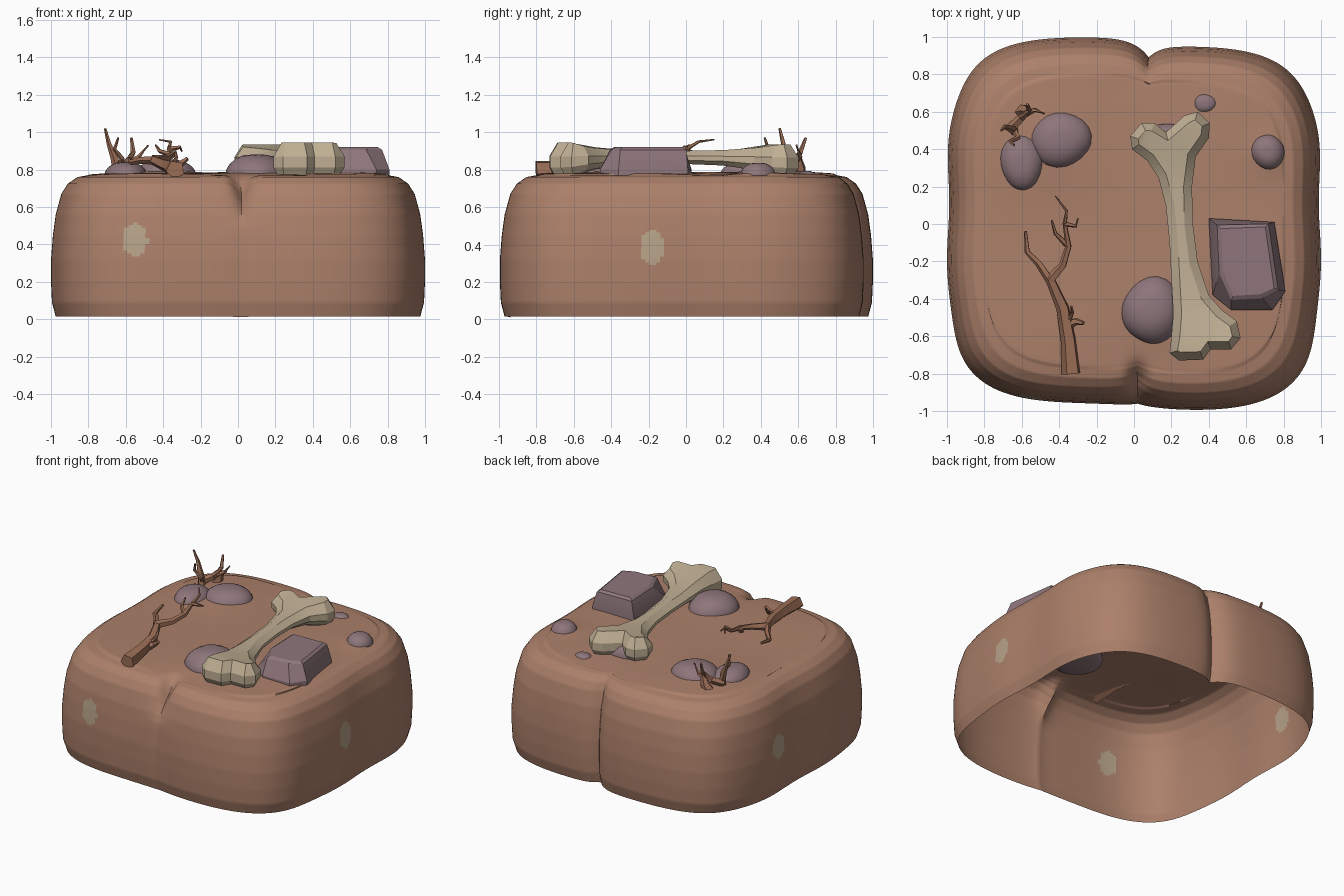
import bpy, bmesh, math, random
from mathutils import Vector

if "Cube" in bpy.data.objects:
    bpy.data.objects.remove(bpy.data.objects["Cube"])

random.seed(4)


def srgb(r, g, b):
    return tuple((c / 255 / 12.92) if c < 10 else ((c / 255 + .055) / 1.055) ** 2.4 for c in (r, g, b)) + (1,)


def material(name, *rgb):
    m = bpy.data.materials.new(name)
    m.diffuse_color = srgb(*rgb)
    m.use_nodes = True
    m.node_tree.nodes["Principled BSDF"].inputs["Base Color"].default_value = m.diffuse_color
    return m


SOIL = material("soil_brown", 172, 128, 106)
STONE = material("stone_mauve", 142, 118, 123)
BONE = material("bone_cream", 192, 175, 148)
TWIG = material("twig_brown", 158, 112, 88)
PEBBLE = material("pebble_tan", 182, 162, 136)


def finish(name, bm, mats, smooth=None, fix=True):
    if fix:
        bmesh.ops.recalc_face_normals(bm, faces=bm.faces[:])
    me = bpy.data.meshes.new(name)
    bm.to_mesh(me)
    bm.free()
    ob = bpy.data.objects.new(name, me)
    bpy.context.collection.objects.link(ob)
    for m in mats:
        me.materials.append(m)
    if smooth:
        bpy.ops.object.select_all(action='DESELECT')
        ob.select_set(True)
        bpy.context.view_layer.objects.active = ob
        bpy.ops.object.shade_smooth_by_angle(angle=math.radians(smooth))
    return ob


def bridge(bm, a, b):
    n = len(a)
    return [bm.faces.new((a[i], a[(i + 1) % n], b[(i + 1) % n], b[i])) for i in range(n)]


# Soil block: hollow rounded-square shell, open underneath, creased front and back
def soil_point(t, s, z):
    c, n = (math.cos(t), math.sin(t)), 4.2
    r = s * (abs(c[0]) ** n + abs(c[1]) ** n) ** (-1 / n)
    x, y = r * c[0], r * c[1]
    rim = max(0, min(1, (s - .7) / .25))
    if y > 0:
        y *= .975 - .025 * math.tanh((x - .08) * 6)
        y -= rim * .085 * math.exp(-abs(x - .08) / .07)
    else:
        y *= .978 + .022 * math.tanh((x - .05) * 4)
        top = max(0, min(1, (z - .5) / .25))
        y += rim * (.015 + .07 * top) * math.exp(-abs(x - .02) / .06) * (y < -.3)
        z -= .06 * math.exp(-((x - .02) / .05) ** 2 - ((y + .82) / .07) ** 2)
    x *= 1 - .012 * math.sin(5 * y + 1) ** 2 * (s > .8)
    if s < .8:
        z += .006 * math.sin(5 * x + 1) * math.cos(4 * y)
        for mx, my, mr in ((-.45, .42, .25), (.62, -.2, .28), (.12, -.45, .22), (.71, .38, .12)):
            z += .015 * math.exp(-((x - mx) ** 2 + (y - my) ** 2) / mr ** 2)
    return x, y, z


profile = [(.975, .015), (.995, .09), (1, .2), (1, .32), (.99, .45), (.975, .56), (.945, .67),
           (.91, .725), (.86, .76), (.79, .773), (.65, .778), (.3, .782), (.04, .782)]
SEG, SUB = 320, 8
bm = bmesh.new()
rings = []
for (s0, z0), (s1, z1) in zip(profile, profile[1:]):
    for k in range(SUB):
        f = k / SUB
        s, z = s0 + (s1 - s0) * f, z0 + (z1 - z0) * f
        rings.append([bm.verts.new(soil_point(math.tau * i / SEG, s, z)) for i in range(SEG)])
for a, b in zip(rings, rings[1:]):
    bridge(bm, a, b)
bm.faces.new(rings[-1])
# pale pebbles set flush into the front, right and left walls
for f in bm.faces:
    c = f.calc_center_median()
    spots = ((c.y < -.8, c.x + .55, c.z - .425), (c.x > .8, c.y + .18, c.z - .385),
             (c.x < -.8, c.y - .34, c.z - .36))
    if any(on and (u / .065) ** 2 + (v / .09) ** 2 < 1 for on, u, v in spots):
        f.material_index = 1
finish("soil_block", bm, [SOIL, PEBBLE], 50, fix=False)


# Bone: plan outline stacked in faceted layers, thinner in the shaft
outline = [(.19, -.69), (.24, -.73), (.37, -.725), (.41, -.67), (.52, -.67), (.57, -.61), (.55, -.52),
           (.47, -.46), (.40, -.38), (.34, -.2), (.315, 0), (.31, .2), (.33, .36), (.40, .46), (.405, .54),
           (.34, .60), (.27, .58), (.17, .49), (.11, .54), (.04, .54), (-.02, .47), (-.01, .40),
           (.07, .34), (.13, .25), (.17, .1), (.19, -.1), (.20, -.3), (.21, -.48), (.20, -.6)]
bm = bmesh.new()
layers = []
for inset, low, mid, in ((.03, 1, 0), (0, .72, .28), (0, .4, .6), (.045, 0, 1)):
    ring = []
    for i, (x, y) in enumerate(outline):
        px, py = outline[i - 1]
        nx, ny = outline[(i + 1) % len(outline)]
        d = Vector((nx - px, ny - py)).normalized()
        e = min(1, (abs(y + .07) / .55) ** 3)
        bottom, top = .83 - .07 * e, .90 + (.045 if y < 0 else .035) * e
        ring.append(bm.verts.new((x - d.y * inset, y + d.x * inset, bottom * low + top * mid)))
    layers.append(ring)
for a, b in zip(layers, layers[1:]):
    bridge(bm, a, b)
caps = [bm.faces.new(layers[-1]), bm.faces.new(layers[0][::-1])]
bmesh.ops.triangulate(bm, faces=caps)
finish("bone", bm, [BONE], 25)


# Rounded stones half sunk in the soil
def stone(name, x, y, rx, ry, top, base=.765):
    bm = bmesh.new()
    bmesh.ops.create_icosphere(bm, subdivisions=3, radius=1)
    for v in bm.verts:
        p = v.co.copy()
        k = 1 + .05 * math.sin(3 * p.x + 9 * x) * math.cos(3 * p.y + 5 * y)
        h = (top - base) * (min(p.z, .92) / .92 if p.z > 0 else p.z * .4)
        v.co = (x + rx * k * p.x, y + ry * k * p.y, base + h)
    finish(name, bm, [STONE], 40)


stone("stone_front", .10, -.46, .165, .18, .88)
stone("stone_back_left", -.39, .45, .165, .15, .855)
stone("stone_left", -.60, .33, .115, .15, .84)
stone("stone_small_right", .715, .385, .09, .095, .835)
stone("stone_tiny_back", .38, .645, .06, .05, .792)
stone("stone_under_bone", .18, .45, .18, .085, .85)

# Blocky stone with a flat top
bm = bmesh.new()
lower = [(.40, .03), (.42, -.38), (.52, -.46), (.74, -.46), (.81, -.36), (.75, .01)]
upper = [(.45, -.01), (.46, -.25), (.52, -.40), (.68, -.39), (.765, -.35), (.715, 0)]
rows = [[bm.verts.new((x, y, z)) for x, y in pts] for pts, z in ((lower, .74), (lower, .80), (upper, .92))]
bridge(bm, rows[0], rows[1])
bridge(bm, rows[1], rows[2])
top = bm.faces.new(rows[2])
bm.faces.new(rows[0][::-1])
bmesh.ops.bevel(bm, geom=list(top.edges), offset=.015, segments=1, affect='EDGES')
finish("stone_block", bm, [STONE], 25)


# Twigs: tapered five-sided branches
def branch(bm, pts, r0, r1):
    pts = [Vector(p) for p in pts]
    rings = []
    for i, p in enumerate(pts):
        d = (pts[min(i + 1, len(pts) - 1)] - pts[max(i - 1, 0)]).normalized()
        u = d.orthogonal().normalized()
        w = d.cross(u)
        r = (r0 + (r1 - r0) * i / (len(pts) - 1)) * random.uniform(.9, 1.1)
        rings.append([bm.verts.new(p + r * (u * math.cos(a) + w * math.sin(a)))
                      for a in (math.tau * k / 5 for k in range(5))])
    for a, b in zip(rings, rings[1:]):
        bridge(bm, a, b)
    bm.faces.new(rings[0][::-1])
    bm.faces.new(rings[-1])


def twig(name, branches):
    bm = bmesh.new()
    for pts, r0, r1 in branches:
        branch(bm, pts, r0, r1)
    finish(name, bm, [TWIG], 30)


twig("twig_front", [
    ([(-.335, -.80, .80), (-.35, -.62, .81), (-.38, -.45, .82), (-.45, -.29, .85)], .055, .028),
    ([(-.45, -.30, .85), (-.51, -.21, .85), (-.57, -.15, .84), (-.58, -.04, .86)], .026, .008),
    ([(-.45, -.30, .85), (-.38, -.22, .86), (-.35, -.12, .88), (-.37, 0, .91)], .028, .012),
    ([(-.36, -.11, .88), (-.42, -.05, .90), (-.44, .02, .93)], .018, .006),
    ([(-.37, 0, .91), (-.31, -.01, .92), (-.30, .03, .90)], .014, .005),
    ([(-.37, 0, .91), (-.36, .07, .95), (-.42, .15, .96)], .012, .004),
    ([(-.35, -.54, .81), (-.31, -.52, .83), (-.27, -.53, .86)], .028, .01),
    ([(-.35, -.52, .82), (-.33, -.47, .86), (-.335, -.44, .90)], .018, .006)])
twig("twig_back", [
    ([(-.64, .50, .77), (-.66, .51, .86), (-.69, .52, .94), (-.71, .50, 1.02)], .028, .007),
    ([(-.64, .50, .82), (-.62, .46, .86), (-.66, .44, .91), (-.64, .42, .97)], .018, .006),
    ([(-.66, .51, .80), (-.60, .57, .83), (-.56, .61, .89), (-.57, .64, .97)], .028, .007),
    ([(-.58, .59, .84), (-.53, .61, .87), (-.48, .59, .93)], .018, .006),
    ([(-.60, .60, .77), (-.58, .61, .81), (-.56, .60, .86)], .04, .02)])
